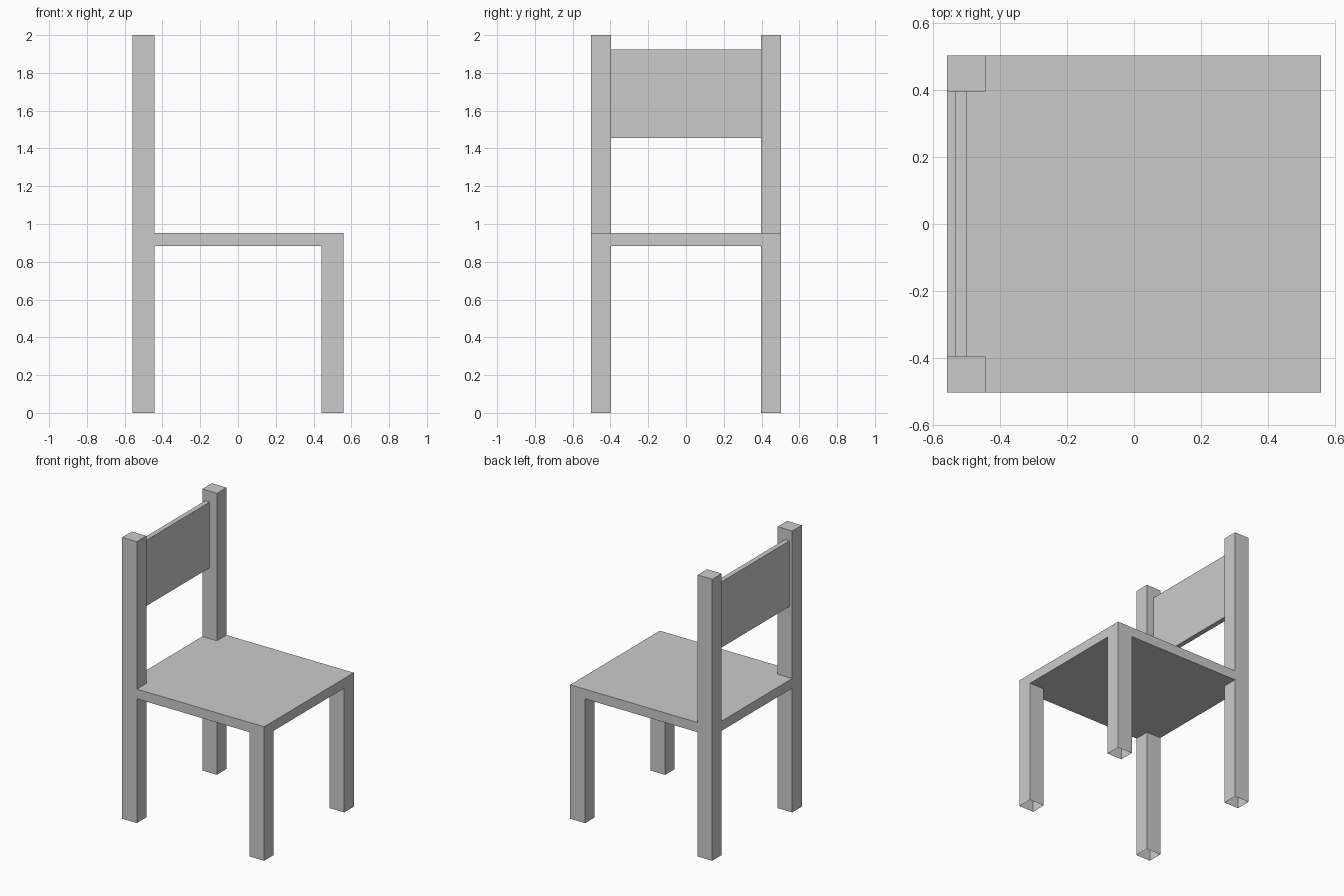
import bpy, bmesh
from mathutils import Vector

if "Cube" in bpy.data.objects:
    bpy.data.objects.remove(bpy.data.objects["Cube"])

XS = [-0.558, -0.443, 0.441, 0.558]   # leg lines along x
YS = [-0.503, -0.396, 0.396, 0.503]   # leg lines along y
SEAT_LOW, SEAT_TOP, HEIGHT = 0.883, 0.952, 2.0


def finish(bm, name):
    mesh = bpy.data.meshes.new(name)
    bm.to_mesh(mesh)
    bm.free()
    obj = bpy.data.objects.new(name, mesh)
    bpy.context.collection.objects.link(obj)
    return obj


def seat_grid(bm, z):
    """3 x 3 grid whose corner cells are the leg sections."""
    verts = bmesh.ops.create_grid(bm, x_segments=3, y_segments=3, size=1.5)["verts"]
    for v in verts:
        v.co = Vector((XS[round(v.co.x + 1.5)], YS[round(v.co.y + 1.5)], z))


def corners(bm, z, back_only=False):
    """Corner cells of the seat at height z."""
    found = []
    for f in bm.faces:
        c = f.calc_center_median()
        flat = all(abs(v.co.z - z) < 1e-4 for v in f.verts)
        if flat and abs(c.x) > 0.44 and abs(c.y) > 0.39:
            if not back_only or c.x < 0:
                found.append(f)
    return found


def extrude_to(bm, faces, z):
    new = bmesh.ops.extrude_discrete_faces(bm, faces=faces)["faces"]
    for v in {v for f in new for v in f.verts}:
        v.co.z = z
    return new


# Seat slab
bm = bmesh.new()
seat_grid(bm, SEAT_LOW)
seat_grid(bm, SEAT_TOP)
bmesh.ops.bridge_loops(bm, edges=[e for e in bm.edges if e.is_boundary])
bmesh.ops.recalc_face_normals(bm, faces=bm.faces[:])

# Four legs pulled down, left open underneath
feet = extrude_to(bm, corners(bm, SEAT_LOW), 0.0)
bmesh.ops.delete(bm, geom=feet, context='FACES_ONLY')

# Two back posts pulled up
extrude_to(bm, corners(bm, SEAT_TOP, back_only=True), HEIGHT)
finish(bm, "chair_frame")

# Backrest panel between the posts
bm = bmesh.new()
bmesh.ops.create_cube(bm, size=1.0)
bmesh.ops.scale(bm, vec=(0.035, YS[2] - YS[1], 0.467), verts=bm.verts)
bmesh.ops.translate(bm, vec=(-0.517, 0, 1.6895), verts=bm.verts)
finish(bm, "backrest")
